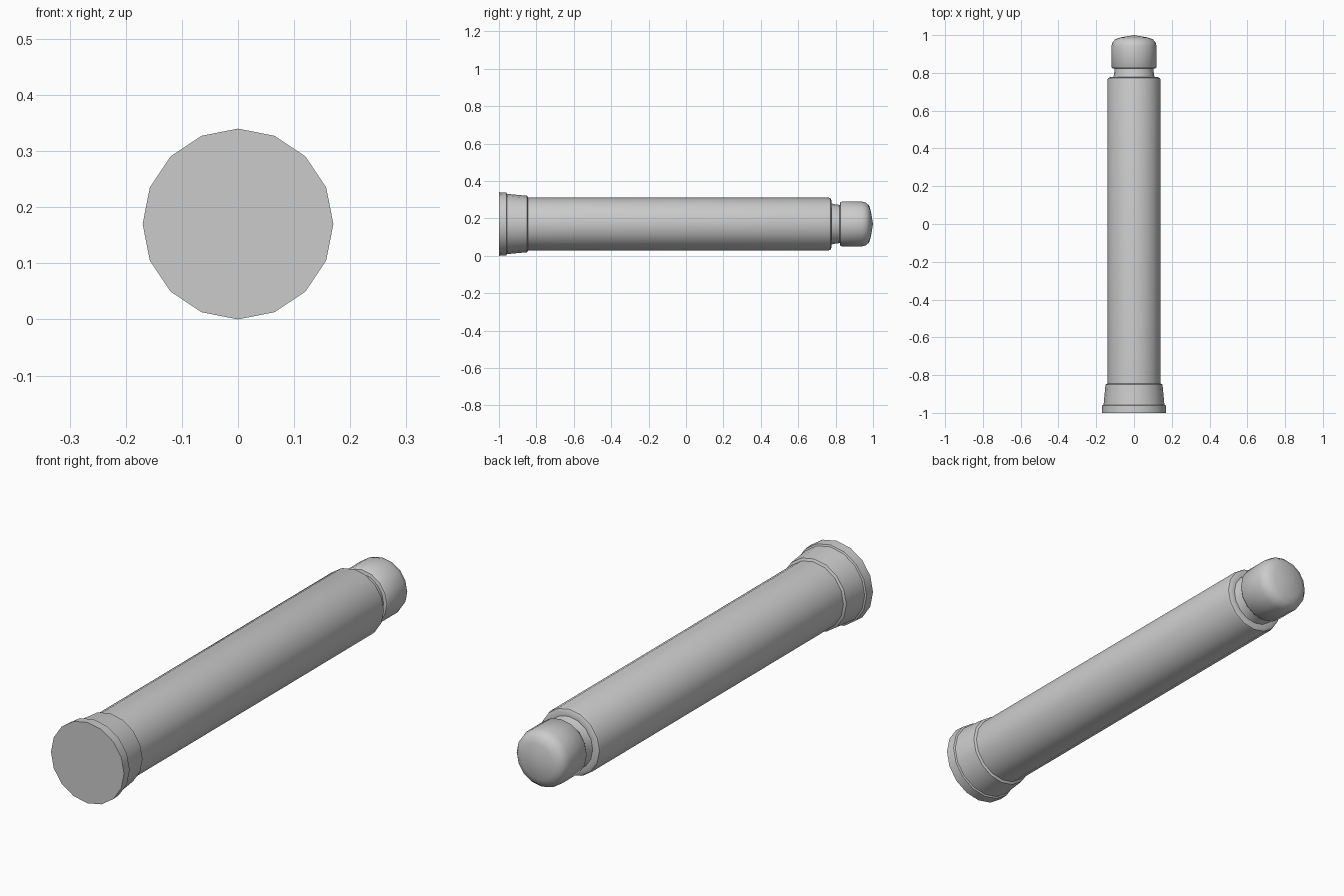
import bpy, bmesh, math

if "Cube" in bpy.data.objects:
    bpy.data.objects.remove(bpy.data.objects["Cube"])

SIDES = 16
AXIS_Z = 0.17

grey = bpy.data.materials.new("plain grey")
grey.diffuse_color = (0.6, 0.6, 0.6, 1)
grey.use_nodes = True
grey.node_tree.nodes["Principled BSDF"].inputs["Base Color"].default_value = grey.diffuse_color


def lathe(name, profile):
    """Closed solid turned around the y axis from (y, radius) points."""
    bm = bmesh.new()
    rings = []
    for y, r in profile:
        if r == 0:
            rings.append([bm.verts.new((0, y, AXIS_Z))] * SIDES)
            continue
        angles = [2 * math.pi * i / SIDES for i in range(SIDES)]
        rings.append([bm.verts.new((r * math.cos(a), y, AXIS_Z + r * math.sin(a)))
                      for a in angles])
    for a, b in zip(rings, rings[1:]):
        for i in range(SIDES):
            j = (i + 1) % SIDES
            quad = list(dict.fromkeys((a[i], a[j], b[j], b[i])))
            bm.faces.new(quad)
    for ring in (rings[0], rings[-1]):
        if ring[0] is not ring[1]:
            bm.faces.new(ring)
    bmesh.ops.recalc_face_normals(bm, faces=bm.faces)
    mesh = bpy.data.meshes.new(name)
    bm.to_mesh(mesh)
    bm.free()
    mesh.materials.append(grey)
    obj = bpy.data.objects.new(name, mesh)
    bpy.context.collection.objects.link(obj)
    bpy.ops.object.select_all(action='DESELECT')
    obj.select_set(True)
    bpy.context.view_layer.objects.active = obj
    bpy.ops.object.shade_smooth_by_angle(angle=math.radians(40))
    return obj


# One turned body: base rim, tapered collar, shaft, neck and rounded head
lathe("turned_post", [
    (-1.0, 0.17), (-0.96, 0.168),                    # base rim
    (-0.957, 0.161), (-0.85, 0.151),                 # tapered collar
    (-0.845, 0.141), (0.762, 0.141),                 # shaft
    (0.772, 0.138), (0.777, 0.128),                  # rounded shoulder
    (0.777, 0.11), (0.79, 0.106), (0.822, 0.102),    # neck
    (0.825, 0.115), (0.832, 0.12),                   # head lower edge
    (0.94, 0.12), (0.962, 0.114), (0.978, 0.1),      # head side
    (0.987, 0.075), (1.0, 0),                        # domed tip
])
